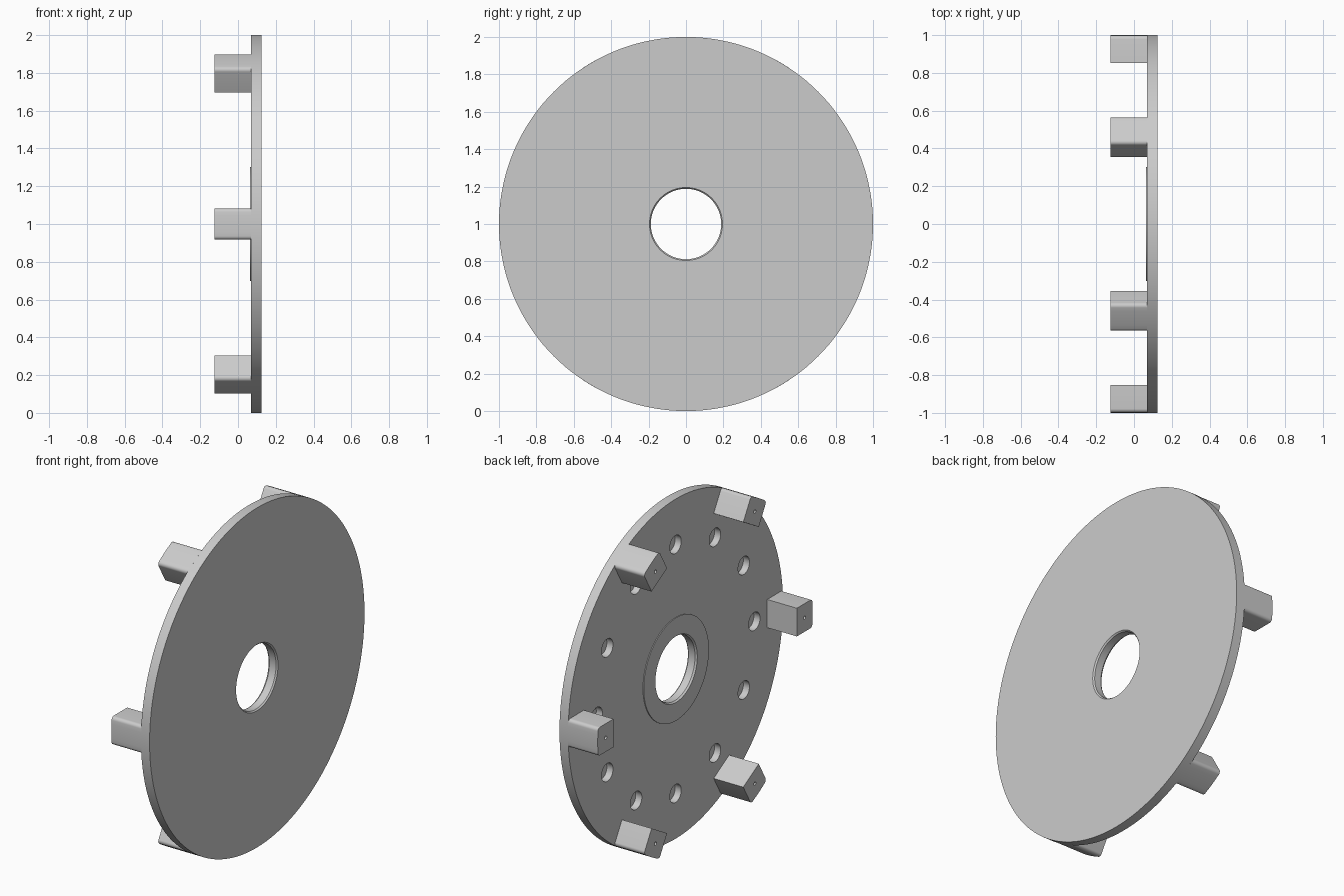
import bpy
import bmesh
from math import sin, cos, pi, radians, sqrt, atan2

if "Cube" in bpy.data.objects:
    bpy.data.objects.remove(bpy.data.objects["Cube"], do_unlink=True)

BACK, FRONT, END = 0.068, 0.124, -0.125   # plate faces and post ends along x
CENTRE_Z = 1.0

grey = bpy.data.materials.new("light grey")
grey.use_nodes = True
grey.diffuse_color = (0.6, 0.6, 0.6, 1)
grey.node_tree.nodes["Principled BSDF"].inputs["Base Color"].default_value = (0.6, 0.6, 0.6, 1)


def make_object(name, bm):
    bmesh.ops.recalc_face_normals(bm, faces=bm.faces)
    mesh = bpy.data.meshes.new(name)
    bm.to_mesh(mesh)
    bm.free()
    mesh.materials.append(grey)
    obj = bpy.data.objects.new(name, mesh)
    obj.location.z = CENTRE_Z
    bpy.context.collection.objects.link(obj)
    return obj


def lathe(name, profile, steps):
    """Spin a closed (x, radius) profile around the x axis."""
    bm = bmesh.new()
    rings = []
    for i in range(steps):
        a = 2 * pi * i / steps
        rings.append([bm.verts.new((x, r * cos(a), r * sin(a))) for x, r in profile])
    n = len(profile)
    for i in range(steps):
        p, q = rings[i], rings[(i + 1) % steps]
        for j in range(n):
            k = (j + 1) % n
            bm.faces.new((p[j], p[k], q[k], q[j]))
    return make_object(name, bm)


def add_prism(bm, outline, x0, x1):
    """Extrude a (y, z) outline along x."""
    a = [bm.verts.new((x0, y, z)) for y, z in outline]
    b = [bm.verts.new((x1, y, z)) for y, z in outline]
    bm.faces.new(a)
    bm.faces.new(b)
    for i in range(len(a)):
        j = (i + 1) % len(a)
        bm.faces.new((a[i], a[j], b[j], b[i]))


def circle(cy, cz, r, steps):
    return [(cy + r * cos(2 * pi * i / steps), cz + r * sin(2 * pi * i / steps))
            for i in range(steps)]


def cut(obj, cutter):
    mod = obj.modifiers.new("holes", "BOOLEAN")
    mod.operation = "DIFFERENCE"
    mod.solver = "EXACT"
    mod.object = cutter
    cutter.hide_render = True
    bpy.context.view_layer.objects.active = obj
    bpy.ops.object.modifier_apply(modifier=mod.name)
    bpy.data.objects.remove(cutter, do_unlink=True)


def smooth(obj):
    bpy.ops.object.select_all(action="DESELECT")
    obj.select_set(True)
    bpy.context.view_layer.objects.active = obj
    bpy.ops.object.shade_smooth_by_angle(angle=radians(25))


# Round plate with a chamfered bore and a thin raised ring around it
plate = lathe("plate", [
    (FRONT, 1), (FRONT, 0.195), (FRONT - 0.008, 0.188),
    (BACK + 0.005, 0.188), (BACK - 0.005, 0.195),
    (BACK - 0.005, 0.303), (BACK, 0.303), (BACK, 1)], 144)

# Ring of twelve blind holes in the back face
bm = bmesh.new()
for i in range(12):
    a = i * pi / 6
    add_prism(bm, circle(0.733 * cos(a), 0.733 * sin(a), 0.053, 32), BACK - 0.05, BACK + 0.04)
cut(plate, make_object("plate_hole_cutter", bm))
smooth(plate)

# Post outline: flat inner face, rounded outer corners, outer face following the rim
HALF, INNER, FILLET = 0.083, 0.853, 0.02
fy, fz = sqrt((1 - FILLET) ** 2 - (HALF - FILLET) ** 2), HALF - FILLET
rim = atan2(fz, fy)
upper = [(INNER, HALF)]
for i in range(7):
    a = pi / 2 + (rim - pi / 2) * i / 6
    upper.append((fy + FILLET * cos(a), fz + FILLET * sin(a)))
upper += [(cos(rim * t), sin(rim * t)) for t in (0.67, 0.33)]
outline = upper + [(1, 0)] + [(y, -z) for y, z in reversed(upper)]

# Six posts around the rim, each with a small pin hole in its end
for i in range(6):
    bm = bmesh.new()
    add_prism(bm, outline, END, BACK + 0.002)
    post = make_object(f"post_{i + 1}", bm)
    bm = bmesh.new()
    add_prism(bm, circle(0.925, 0, 0.01, 16), END - 0.05, END + 0.1)
    cut(post, make_object("pin_hole_cutter", bm))
    smooth(post)
    post.rotation_euler.x = i * pi / 3
